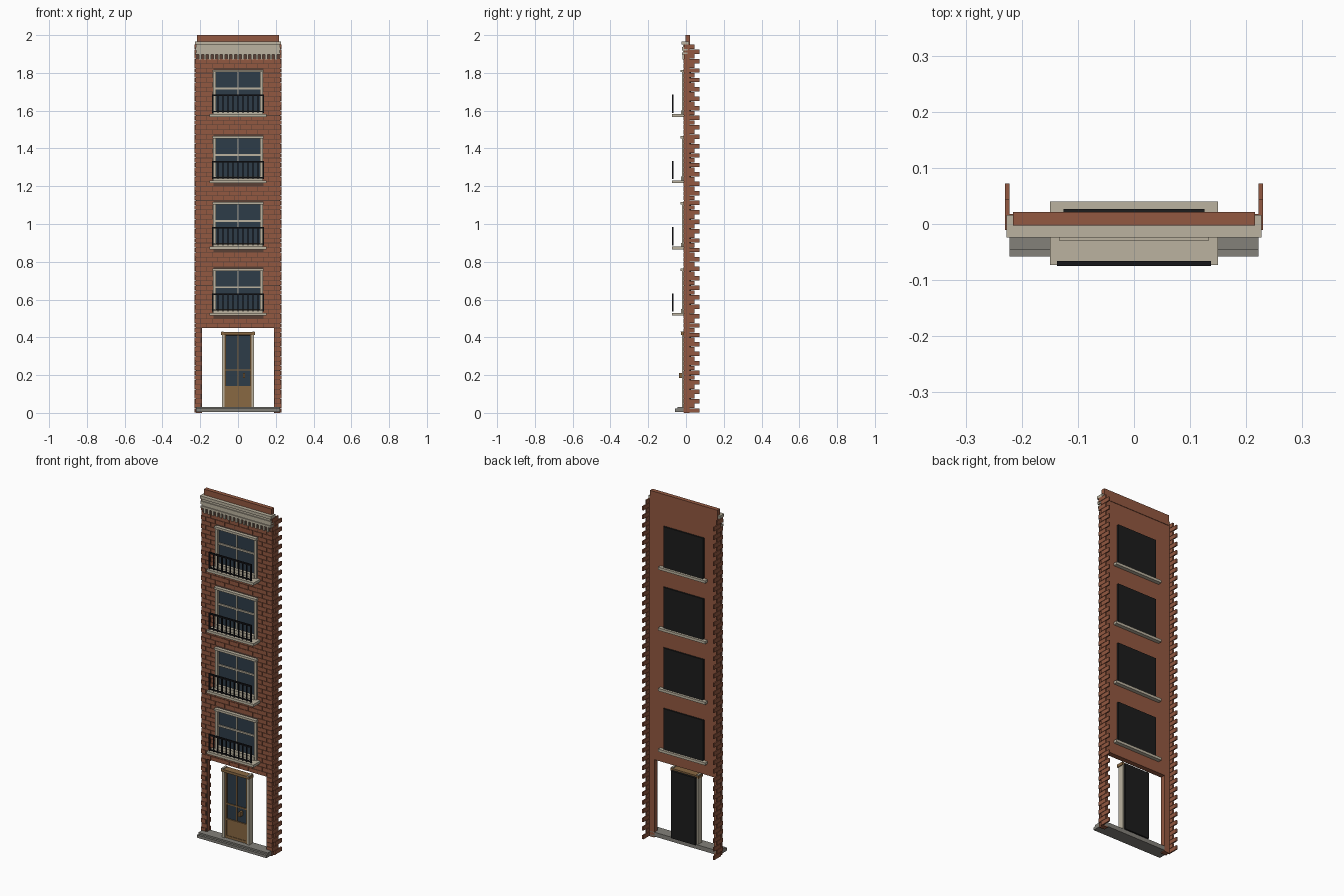
import bpy, bmesh


def material(name, rgb):
    m = bpy.data.materials.new(name)
    m.diffuse_color = (*rgb, 1)
    return m


BRICK = material("red_brick", (0.29, 0.098, 0.052))
MORTAR = material("dark_mortar", (0.10, 0.05, 0.035))
STONE = material("pale_stone", (0.50, 0.45, 0.35))
STEP = material("grey_step", (0.23, 0.22, 0.195))
GLASS = material("blue_glass", (0.027, 0.045, 0.065))
BLACK = material("black_backing", (0.012, 0.012, 0.012))
IRON = material("black_iron", (0.008, 0.008, 0.01))
WOOD = material("tan_wood", (0.25, 0.14, 0.055))


def boxes(name, mat, items):
    """One object from boxes given as (x0, x1, y0, y1, z0, z1)."""
    bm = bmesh.new()
    for x0, x1, y0, y1, z0, z1 in items:
        vs = bmesh.ops.create_cube(bm, size=1)["verts"]
        for v in vs:
            v.co.x = x1 if v.co.x > 0 else x0
            v.co.y = y1 if v.co.y > 0 else y0
            v.co.z = z1 if v.co.z > 0 else z0
    me = bpy.data.meshes.new(name)
    bm.to_mesh(me)
    bm.free()
    me.materials.append(mat)
    ob = bpy.data.objects.new(name, me)
    bpy.context.collection.objects.link(ob)
    return ob


def pair(x0, x1, *rest):
    """A box and its mirror image across x = 0."""
    return [(x0, x1, *rest), (-x1, -x0, *rest)]


FLOORS = [0.515 + 0.3505 * i for i in range(4)]   # balcony slab undersides
WIN_W, WIN_H = 0.13, 0.25
COURSE = 0.025
BASE = 0.45

# Wall body with window openings and an open ground floor
wall = pair(WIN_W, 0.222, -0.007, 0.018, BASE, 1.95)
wall += pair(0.19, 0.222, -0.007, 0.018, 0.0, BASE)
edges = [BASE] + [z for f in FLOORS for z in (f, f + WIN_H)] + [1.95]
for lo, hi in zip(edges[::2], edges[1::2]):
    wall.append((-WIN_W, WIN_W, -0.007, 0.018, lo, hi))
boxes("wall_body", BRICK, wall)
boxes("parapet", BRICK, [(-0.216, 0.216, -0.003, 0.021, 1.94, 2.0)])

# Mortar skin just behind the brick faces
skin = [(a, b, -0.0095, -0.007, c, d) for a, b, _, _, c, d in wall]
boxes("mortar_skin", MORTAR, skin)

# Running-bond face bricks, trimmed around the openings
bricks = []
for row in range(75):
    z0 = row * COURSE + 0.001
    z1 = z0 + COURSE - 0.003
    mid = (z0 + z1) / 2
    if mid < BASE:
        spans = [(-0.225, -0.19), (0.19, 0.225)]
    elif any(f - 0.004 < mid < f + WIN_H + 0.004 for f in FLOORS):
        spans = [(-0.225, -WIN_W), (WIN_W, 0.225)]
    else:
        spans = [(-0.225, 0.225)]
    for lo, hi in spans:
        x = -0.225 - (0.03 if row % 2 else 0)
        while x < hi:
            a, b = max(x, lo), min(x + 0.0575, hi)
            if b - a > 0.006:
                bricks.append((a, b, -0.0125, -0.0085, z0, z1))
            x += 0.06
boxes("face_bricks", BRICK, bricks)

# Toothed side bricks running back from the corners
teeth = []
for row in range(78):
    y0, y1 = (-0.011, 0.044) if row % 2 else (0.008, 0.072)
    teeth += pair(0.222, 0.2295, y0, y1, row * COURSE + 0.001, (row + 1) * COURSE - 0.001)
boxes("side_bricks", BRICK, teeth)

# Cornice: stacked bands with a row of dentils
boxes("cornice", STONE, [
    (-0.227, 0.227, -0.024, 0.016, 1.95, 1.967),
    (-0.220, 0.220, -0.016, 0.010, 1.936, 1.95),
    (-0.226, 0.226, -0.021, 0.010, 1.918, 1.936),
    (-0.220, 0.220, -0.016, 0.010, 1.909, 1.918),
    (-0.224, 0.224, -0.021, 0.010, 1.897, 1.909)])
boxes("dentils", STONE, [(-0.2 + i * 0.025 - 0.006, -0.2 + i * 0.025 + 0.006,
                          -0.019, -0.008, 1.87, 1.897) for i in range(17)])

# Windows and balconies, one set per upper floor
for n, f in enumerate(FLOORS, 1):
    s, top = f + 0.015, f + WIN_H
    boxes(f"balcony_slab_{n}", STONE, [(-0.15, 0.15, -0.073, 0.04, f, s)])
    boxes(f"window_backing_{n}", BLACK, [(-0.126, 0.126, 0.008, 0.027, s, top)])
    boxes(f"window_glass_{n}", GLASS, [(-0.12, 0.12, -0.008, 0.007, s, top - 0.008)])
    mid = f + 0.15
    boxes(f"window_frame_{n}", STONE,
          pair(0.117, 0.132, -0.021, 0.006, s, top) + [
              (-0.134, 0.134, -0.029, 0.006, top - 0.013, top),
              (-0.12, 0.12, -0.026, 0.006, s, s + 0.02)])
    boxes(f"window_bars_{n}", STONE, [
        (-0.12, 0.12, -0.015, -0.006, mid - 0.005, mid + 0.005),
        (-0.0035, 0.0035, -0.012, -0.006, s, top - 0.01)])
    rail = [(-0.137, 0.137, -0.0745, -0.066, f + 0.11, f + 0.118),
            (-0.137, 0.137, -0.0735, -0.067, f + 0.026, f + 0.032)]
    for i in range(11):
        x = -0.133 + i * 0.0266
        w = 0.0045 if i in (0, 10) else 0.003
        rail.append((x - w, x + w, -0.073, -0.0675, f + 0.022, f + 0.112))
    boxes(f"balcony_railing_{n}", IRON, rail)

# Entrance: step, stone surround, glazed wooden door
boxes("front_step", STEP, [(-0.222, 0.222, -0.058, 0.018, 0.006, 0.022),
                           (-0.222, 0.222, -0.045, 0.018, 0.022, 0.031)])
boxes("door_surround", STONE, pair(0.071, 0.086, -0.021, 0.014, 0.03, 0.415))
boxes("door_head", WOOD, [(-0.09, 0.09, -0.027, 0.014, 0.412, 0.427)])
boxes("door_cap_ends", STONE, pair(0.076, 0.088, -0.029, 0.012, 0.427, 0.432))
boxes("door_backing", BLACK, [(-0.078, 0.078, 0.008, 0.027, 0.03, 0.418)])
boxes("door_glass", GLASS, [(-0.07, 0.07, -0.008, 0.007, 0.14, 0.41)])
boxes("door_leaf", WOOD,
      pair(0.063, 0.071, -0.016, 0.006, 0.03, 0.412) + [
          (-0.065, 0.065, -0.012, 0.006, 0.045, 0.14),
          (-0.065, 0.065, -0.015, 0.006, 0.03, 0.045),
          (-0.065, 0.065, -0.015, 0.006, 0.133, 0.142),
          (-0.065, 0.065, -0.013, 0.006, 0.224, 0.231),
          (-0.0035, 0.0035, -0.013, 0.006, 0.14, 0.412)])
boxes("door_handle", WOOD, [(0.026, 0.038, -0.036, -0.008, 0.185, 0.21)])
